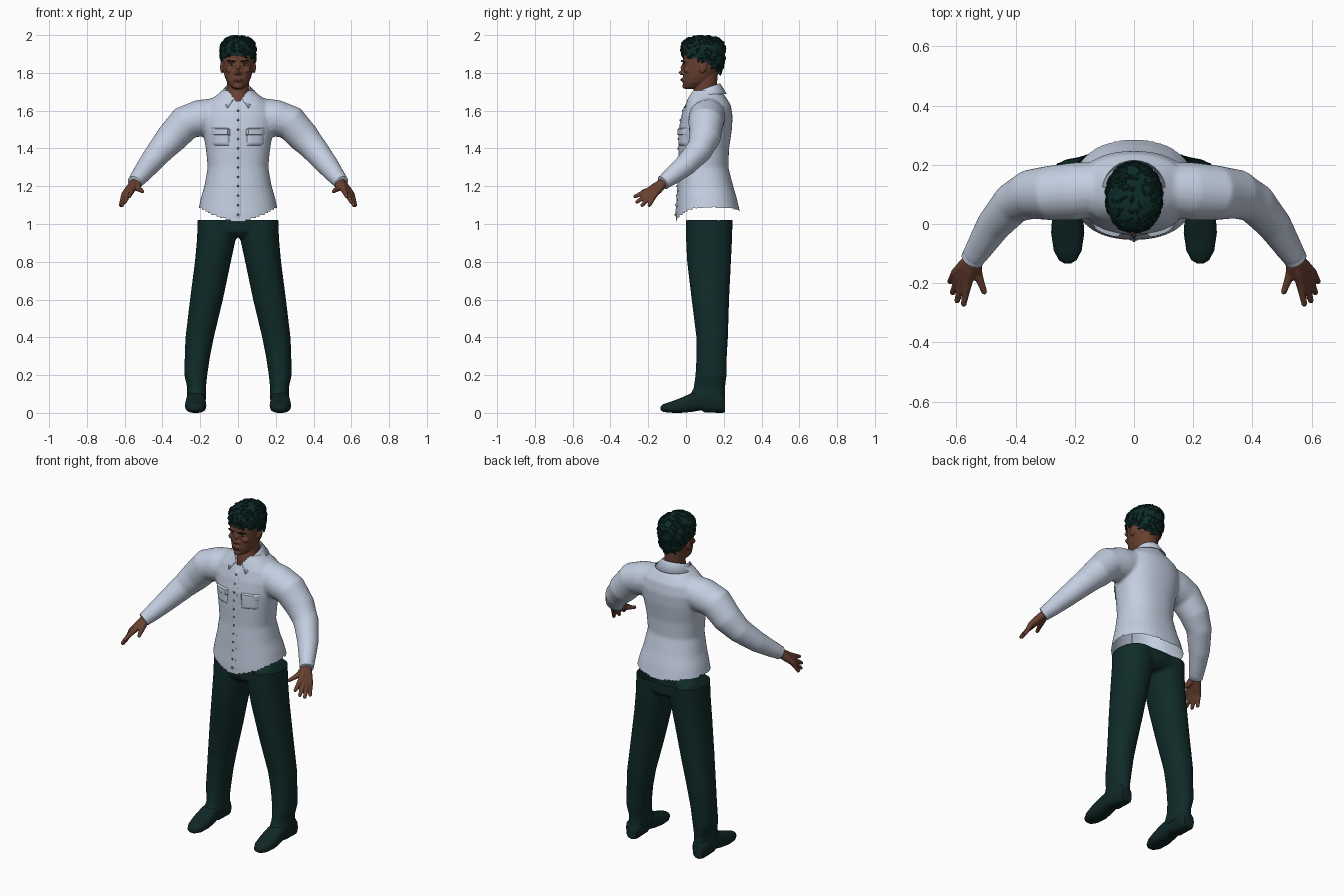
import bpy, bmesh, math, random
from mathutils import Matrix, Vector
from mathutils.bvhtree import BVHTree

random.seed(4)
if "Cube" in bpy.data.objects:
    bpy.data.objects.remove(bpy.data.objects["Cube"])


def material(name, rgb):
    m = bpy.data.materials.new(name)
    m.use_nodes = True
    m.diffuse_color = (*rgb, 1)
    bsdf = next(n for n in m.node_tree.nodes if n.type == 'BSDF_PRINCIPLED')
    bsdf.inputs["Base Color"].default_value = (*rgb, 1)
    bsdf.inputs["Roughness"].default_value = 0.8
    return m


SHIRT = material("pale_blue_cotton", (0.55, 0.62, 0.75))
BUTTON = material("grey_button", (0.12, 0.14, 0.18))
TROUSER = material("dark_teal_cloth", (0.005, 0.024, 0.022))
SHOE = material("dark_leather", (0.005, 0.02, 0.019))
HAIR = material("dark_teal_hair", (0.004, 0.024, 0.022))
SKIN = material("brown_skin", (0.14, 0.052, 0.03))
LIP = material("dark_lip", (0.085, 0.03, 0.022))
BROW = material("near_black_brow", (0.012, 0.008, 0.006))
EYE = material("eye_white", (0.3, 0.27, 0.24))


def loft(bm, rings):
    """Skin a closed surface over a list of point rings."""
    rows = [[bm.verts.new(p) for p in r] for r in rings]
    n = len(rows[0])
    for a, b in zip(rows, rows[1:]):
        for i in range(n):
            j = (i + 1) % n
            bm.faces.new((a[i], a[j], b[j], b[i]))
    bm.faces.new(rows[0][::-1])
    bm.faces.new(rows[-1])


def oval(x0, x1, y0, y1, power=2.0, n=36):
    """Superellipse filling a box, as 2D points."""
    pts = []
    for i in range(n):
        c, s = math.cos(2 * math.pi * i / n), math.sin(2 * math.pi * i / n)
        f = (abs(c) ** power + abs(s) ** power) ** (-1 / power)
        pts.append(((x0 + x1) / 2 + (x1 - x0) / 2 * c * f, (y0 + y1) / 2 + (y1 - y0) / 2 * s * f))
    return pts


def stack(bm, levels, power=2.0):
    """Symmetric body from (z, half width, front, back) levels."""
    loft(bm, [[(x, y, z) for x, y in oval(-w, w, f, b, power)] for z, w, f, b in levels])


def tube(bm, path, n=20):
    """Round limb through (x, y, z, radius) points."""
    pts = [Vector(p[:3]) for p in path]
    rings = []
    for i, p in enumerate(pts):
        t = pts[min(i + 1, len(pts) - 1)] - pts[max(i - 1, 0)]
        u = t.cross(Vector((0, 0, 1))).normalized()
        v = t.cross(u).normalized()
        rings.append([p + path[i][3] * (u * math.cos(a) + v * math.sin(a))
                      for a in (2 * math.pi * k / n for k in range(n))])
    loft(bm, rings)


def blob(bm, loc, size, rot=None):
    m = Matrix.Translation(loc) @ (rot or Matrix.Identity(4)) @ Matrix.Diagonal((*size, 1))
    bmesh.ops.create_uvsphere(bm, u_segments=16, v_segments=10, radius=1, matrix=m)


def mirror(bm):
    bmesh.ops.mirror(bm, geom=bm.verts[:] + bm.edges[:] + bm.faces[:],
                     matrix=Matrix.Identity(4), axis='X', merge_dist=0.00001)


def finish(name, bm, mat, voxel=0, relax=4, cut=None, smooth=True):
    """Make the object, optionally fuse its pieces and cut it open by a rule."""
    bmesh.ops.recalc_face_normals(bm, faces=bm.faces[:])
    me = bpy.data.meshes.new(name)
    bm.to_mesh(me)
    bm.free()
    ob = bpy.data.objects.new(name, me)
    bpy.context.collection.objects.link(ob)
    if voxel:
        r = ob.modifiers.new("fuse", 'REMESH')
        r.mode, r.voxel_size = 'VOXEL', voxel
        s = ob.modifiers.new("relax", 'SMOOTH')
        s.factor, s.iterations = 0.5, relax
        me = bpy.data.meshes.new_from_object(ob.evaluated_get(bpy.context.evaluated_depsgraph_get()))
        ob.modifiers.clear()
        ob.data = me
    if cut:
        b = bmesh.new()
        b.from_mesh(me)
        bmesh.ops.delete(b, geom=[v for v in b.verts if cut(v.co)], context='VERTS')
        b.to_mesh(me)
        b.free()
    me.materials.clear()
    me.materials.append(mat)
    if smooth:
        me.shade_smooth()
        if not voxel:
            me.set_sharp_from_angle(angle=math.radians(50))
    return ob


def front_finder(ob):
    me = ob.data
    tree = BVHTree.FromPolygons([v.co for v in me.vertices], [p.vertices[:] for p in me.polygons])
    return lambda x, z: (tree.ray_cast(Vector((x, -1, z)), Vector((0, 1, 0)))[0] or Vector((0, 0, 0))).y


# Shirt: torso and sleeves fused, then cut at the hem and the open neck
bm = bmesh.new()
stack(bm, [(0.96, .215, -.055, .285), (1.06, .213, -.052, .286), (1.14, .196, -.046, .268),
           (1.2, .178, -.043, .25), (1.3, .16, -.036, .224), (1.4, .17, -.037, .228),
           (1.5, .188, -.035, .243), (1.57, .195, -.022, .247), (1.63, .175, -.004, .237),
           (1.67, .13, .012, .212), (1.7, .09, .026, .19), (1.74, .075, .035, .175)], 2.3)
arm = [(.10, .12, 1.58, .09), (.2, .11, 1.56, .098), (.28, .105, 1.535, .093), (.35, .1, 1.457, .084),
       (.41, .07, 1.39, .071), (.475, -.005, 1.31, .059), (.522, -.08, 1.25, .047), (.546, -.118, 1.222, .04)]
for side in (1, -1):
    tube(bm, [(side * x, y, z, r) for x, y, z, r in arm])


def outside_shirt(p):
    s = min(abs(p.x) / .21, 1)
    hem = 1.005 + .08 * s ** 1.5 if p.y < .1 else 1.06 + .025 * s
    neck = 1.645 + 1.5 * abs(p.x) if p.y < .08 else 1.71
    return abs(p.x) < .3 and (p.z < hem or p.z > min(neck, 1.71))


shirt = finish("shirt", bm, SHIRT, 0.009, 6, outside_shirt)
shirt_y = front_finder(shirt)

# Cuffs
bm = bmesh.new()
tube(bm, [(.53, -.093, 1.24, .041), (.548, -.122, 1.219, .039), (.55, -.125, 1.217, .032)])
mirror(bm)
finish("sleeve_cuffs", bm, SHIRT)

# Folded collar with two front points
bm = bmesh.new()
rows = [[], [], []]
for i in range(49):
    k = i / 24 - 1
    s, a = abs(k), math.radians(165) * k
    top = Vector((.067 * math.sin(a), .108 + (.072 + .03 * s * s) * math.cos(a), 1.745 - .082 * s * s))
    low = Vector((.108 * math.sin(a * .9), .108 + (.108 + .03 * s ** 3) * math.cos(a * .9), 1.69 - .075 * s ** 5))
    for row, p in zip(rows, (top * 1.0 - Vector((0, 0, .05)), top, low)):
        row.append(bm.verts.new(p))
for a, b in zip(rows, rows[1:]):
    for i in range(48):
        bm.faces.new((a[i], a[i + 1], b[i + 1], b[i]))
collar = finish("collar", bm, SHIRT)
collar.modifiers.new("thickness", 'SOLIDIFY').thickness = 0.005


def patch(bm, x0, x1, z0, z1, lift, nx=8, nz=8):
    """Raised panel that follows the shirt front, with its rim sunk in."""
    grid = []
    for j in range(nz + 1):
        row = []
        for i in range(nx + 1):
            x, z = x0 + (x1 - x0) * i / nx, z0 + (z1 - z0) * j / nz
            rim = i in (0, nx) or j in (0, nz)
            row.append(bm.verts.new((x, shirt_y(x, z) - (-.002 if rim else lift), z)))
        grid.append(row)
    for a, b in zip(grid, grid[1:]):
        for i in range(nx):
            bm.faces.new((a[i], a[i + 1], b[i + 1], b[i]))


# Button placket, pockets with flaps, buttons
bm = bmesh.new()
patch(bm, -.018, .018, 1.03, 1.635, .004, 6, 40)
finish("placket", bm, SHIRT)
bm = bmesh.new()
patch(bm, .045, .14, 1.415, 1.49, .009)
patch(bm, .042, .143, 1.468, 1.508, .014)
mirror(bm)
finish("chest_pockets", bm, SHIRT)
bm = bmesh.new()
for i in range(12):
    z = 1.05 + i * .05
    blob(bm, (0, shirt_y(0, z) - .005, z), (.0055, .004, .0055))
finish("buttons", bm, BUTTON)

# Trousers: two legs and a pelvis fused, open at the waist
bm = bmesh.new()
leg = [(.06, .172, .27, .03, .205), (.09, .168, .272, .018, .208), (.13, .17, .268, .04, .206),
       (.2, .163, .284, .05, .215), (.3, .148, .282, .056, .216), (.4, .128, .278, .055, .222),
       (.6, .08, .254, .03, .228), (.8, .038, .228, .006, .238), (.92, .012, .217, 0, .244),
       (1.06, .005, .212, 0, .247)]
loft(bm, [[(x, y, z) for x, y in oval(a, b, f, k, 2.2)] for z, a, b, f, k in leg])
mirror(bm)
stack(bm, [(.93, .15, .03, .21), (.96, .214, .002, .245), (1.06, .211, -.002, .247)], 2.3)
finish("trousers", bm, TROUSER, 0.009, 4, lambda p: p.z > 1.022)

# Shoes
bm = bmesh.new()
shoe = [(-.134, .01, .016, .034), (-.122, .03, .006, .046), (-.09, .047, .001, .056), (-.03, .056, 0, .078),
        (.03, .052, .005, .105), (.08, .046, .014, .12), (.1, .046, .002, .12), (.19, .046, 0, .11),
        (.206, .034, .002, .09)]
loft(bm, [[(x, y, z) for x, z in oval(.224 - w, .224 + w, a, b, 2.6)] for y, w, a, b in shoe])
mirror(bm)
finish("shoes", bm, SHOE)

# Hands: fingers fan out from the wrist through the knuckles
bm = bmesh.new()
wrist = Vector((.543, -.112, 1.225))
fingers = [((.562, -.198, 1.178), (.577, -.279, 1.142)), ((.578, -.19, 1.166), (.6, -.267, 1.111)),
           ((.592, -.18, 1.158), (.615, -.238, 1.092)), ((.603, -.166, 1.155), (.624, -.198, 1.091)),
           ((.528, -.17, 1.188), (.503, -.237, 1.17))]
for knuckle, tip in fingers:
    k, t = Vector(knuckle), Vector(tip)
    tube(bm, [(*wrist, .024), (*wrist.lerp(k, .6), .021), (*k, .0165), (*k.lerp(t, .5), .0125),
              (*k.lerp(t, .92), .01), (*t, .005)], 12)
mirror(bm)
finish("hands", bm, SKIN, 0.0045, 3)

# Head: skull, neck, nose, brow ridge, cheeks, chin and ears fused
bm = bmesh.new()
stack(bm, [(1.715, .022, -.004, .05), (1.726, .038, -.012, .08), (1.75, .058, -.015, .12),
           (1.78, .07, -.015, .15), (1.82, .08, -.013, .177), (1.86, .084, -.017, .19), (1.9, .086, -.017, .195),
           (1.94, .08, -.006, .19), (1.97, .06, .02, .165), (1.985, .02, .07, .12)], 2.2)
stack(bm, [(1.58, .06, .03, .16), (1.66, .06, .03, .162), (1.72, .057, .045, .163), (1.82, .06, .06, .17)])
tube(bm, [(0, -.008, 1.855, .008), (0, -.02, 1.825, .011), (0, -.028, 1.805, .013), (0, -.018, 1.794, .012)], 12)
blob(bm, (0, -.013, 1.763), (.027, .012, .014))
blob(bm, (0, -.009, 1.73), (.022, .011, .014))
for side in (1, -1):
    blob(bm, (side * .012, -.018, 1.798), (.01, .01, .008))
    blob(bm, (side * .033, -.01, 1.862), (.026, .011, .008))
    blob(bm, (side * .045, .005, 1.815), (.02, .016, .016))
    blob(bm, (side * .086, .09, 1.83), (.009, .02, .032), Matrix.Rotation(-.2, 4, 'X'))
head = finish("head", bm, SKIN, 0.004, 4)
face_y = front_finder(head)

# Facial details
bm = bmesh.new()
blob(bm, (0, face_y(0, 1.763), 1.763), (.025, .004, .0075))
finish("lips", bm, LIP)
for name, mat, x, z, size, tilt in (("eyebrows", BROW, .035, 1.864, (.023, .004, .0045), -.15),
                                    ("eyes", EYE, .033, 1.844, (.013, .003, .0045), 0),
                                    ("irises", BROW, .033, 1.844, (.006, .0045, .0048), 0)):
    bm = bmesh.new()
    blob(bm, (x, face_y(x, z), z), size, Matrix.Rotation(tilt, 4, 'Y') @ Matrix.Rotation(.25, 4, 'Z'))
    mirror(bm)
    finish(name, bm, mat)

# Hair: cap trimmed at the hairline, covered with short flat tufts
bm = bmesh.new()
stack(bm, [(1.77, .062, .03, .175), (1.83, .087, -.005, .197), (1.88, .094, -.026, .207),
           (1.93, .096, -.027, .209), (1.96, .088, -.02, .201), (1.983, .064, .006, .176),
           (1.995, .03, .05, .13)], 2.1)


def below_hairline(p):
    line = 1.885 - .3 * max(p.y, 0) if p.y < .1 else 1.855 - .75 * (p.y - .1)
    return p.z < line + random.uniform(-.006, .006)


hair = finish("hair_cap", bm, HAIR, 0.006, 3, below_hairline, False)
bm = bmesh.new()
for v in random.sample(list(hair.data.vertices), 260):
    rot = v.normal.to_track_quat('Z', 'Y').to_matrix().to_4x4() @ Matrix.Rotation(random.uniform(0, 3.14), 4, 'Z')
    m = Matrix.Translation(v.co) @ rot @ Matrix.Diagonal((random.uniform(.01, .02), .006, .006, 1))
    bmesh.ops.create_icosphere(bm, subdivisions=1, radius=1, matrix=m)
finish("hair_tufts", bm, HAIR, smooth=False)
